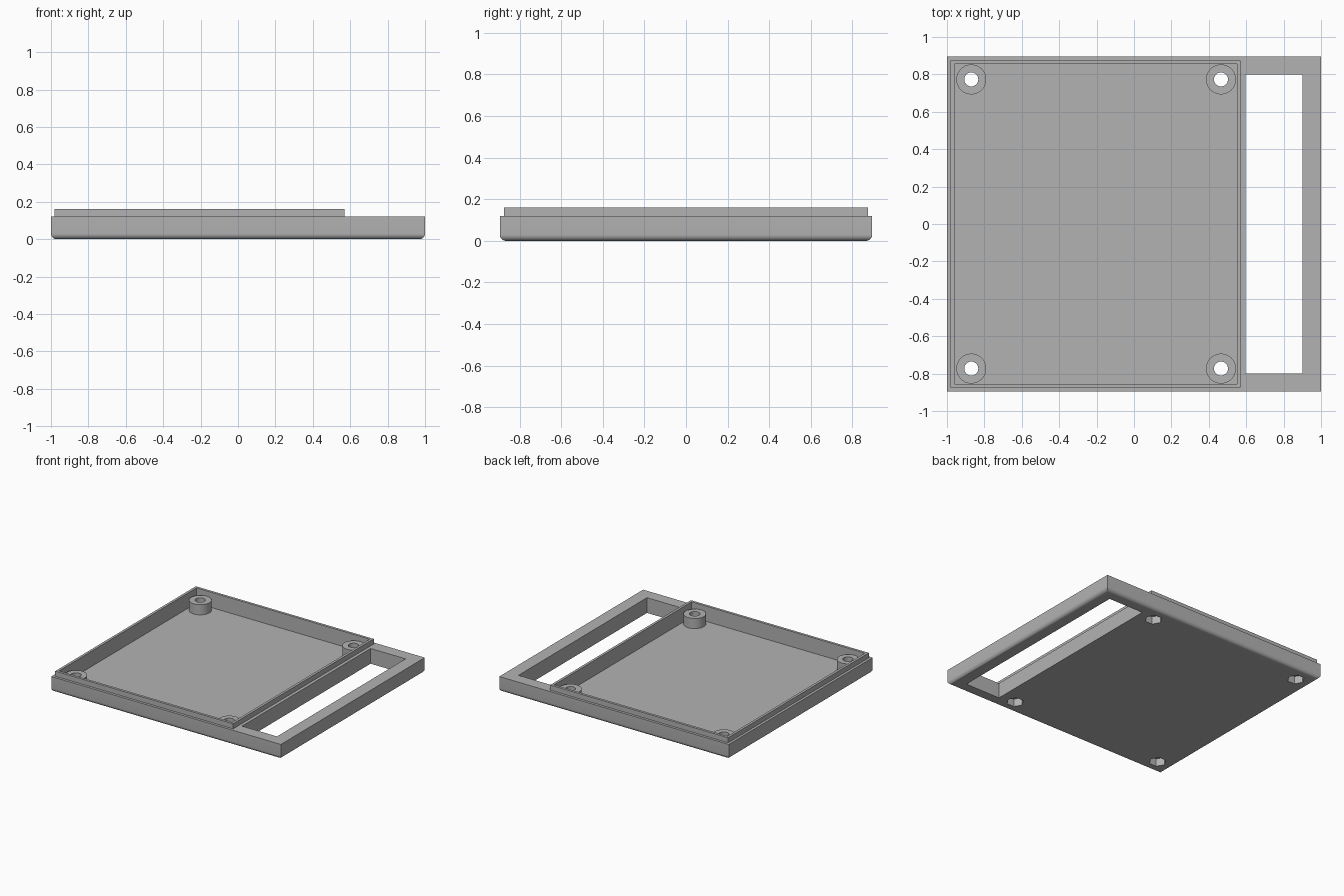
import bpy, bmesh
from math import radians, pi
from mathutils import Matrix, Vector

cube = bpy.data.objects.get("Cube")
if cube:
    bpy.data.objects.remove(cube, do_unlink=True)

WIDTH_Y = 0.895
RIM_Z, LIP_Z, FLOOR_Z = 0.12, 0.16, 0.04
POSTS = [(x, y) for x in (-0.87, 0.465) for y in (-0.773, 0.773)]

grey = bpy.data.materials.new("plain grey")
grey.use_nodes = True
colour = (0.45, 0.45, 0.45, 1)
grey.diffuse_color = colour
grey.node_tree.nodes["Principled BSDF"].inputs["Base Color"].default_value = colour


def finish(name, bm):
    mesh = bpy.data.meshes.new(name)
    bm.to_mesh(mesh)
    bm.free()
    mesh.materials.append(grey)
    obj = bpy.data.objects.new(name, mesh)
    bpy.context.collection.objects.link(obj)
    return obj


def box(name, x0, x1, half_y, z0, z1, round_bottom=0):
    bm = bmesh.new()
    size = Vector((x1 - x0, 2 * half_y, z1 - z0))
    centre = Vector(((x0 + x1) / 2, 0, (z0 + z1) / 2))
    bmesh.ops.create_cube(bm, size=1, matrix=Matrix.Translation(centre) @ Matrix.Diagonal(size).to_4x4())
    if round_bottom:
        edges = [e for e in bm.edges if all(v.co.z < z0 + 0.001 for v in e.verts)]
        bmesh.ops.bevel(bm, geom=edges, offset=round_bottom, segments=8, profile=0.5, affect='EDGES')
    return finish(name, bm)


def cylinder(name, xy, radius, z0, z1, sides, turn=0):
    bm = bmesh.new()
    place = Matrix.Translation((*xy, (z0 + z1) / 2)) @ Matrix.Rotation(turn, 4, 'Z')
    bmesh.ops.create_cone(bm, cap_ends=True, segments=sides, radius1=radius, radius2=radius,
                          depth=z1 - z0, matrix=place)
    return finish(name, bm)


def combine(target, tool, operation):
    tool.hide_render = True
    bpy.context.view_layer.objects.active = target
    mod = target.modifiers.new(operation.lower(), 'BOOLEAN')
    mod.operation, mod.solver, mod.object = operation, 'EXACT', tool
    bpy.ops.object.modifier_apply(modifier=mod.name)
    bpy.data.objects.remove(tool, do_unlink=True)


# Tray body with rounded underside and a raised locating lip
tray = box("case_tray", -1, 1, WIDTH_Y, 0, RIM_Z, round_bottom=0.03)
combine(tray, box("lip", -0.98, 0.57, 0.875, 0.08, LIP_Z), 'UNION')

# Main cavity and open side window
combine(tray, box("cavity_cutter", -0.96, 0.55, 0.855, FLOOR_Z, 0.3), 'DIFFERENCE')
combine(tray, box("window_cutter", 0.595, 0.9, 0.8, -0.1, 0.3), 'DIFFERENCE')

# Screw posts with round bores and hexagonal nut pockets underneath
for xy in POSTS:
    combine(tray, cylinder("post", xy, 0.08, 0.02, RIM_Z, 48), 'UNION')
    combine(tray, cylinder("bore_cutter", xy, 0.0375, -0.1, 0.3, 32), 'DIFFERENCE')
    combine(tray, cylinder("nut_cutter", xy, 0.063, -0.1, 0.06, 6, pi / 6), 'DIFFERENCE')

# Smooth the curved walls, keep hard corners crisp
bpy.ops.object.select_all(action='DESELECT')
tray.select_set(True)
bpy.context.view_layer.objects.active = tray
bpy.ops.object.shade_smooth_by_angle(angle=radians(30))
